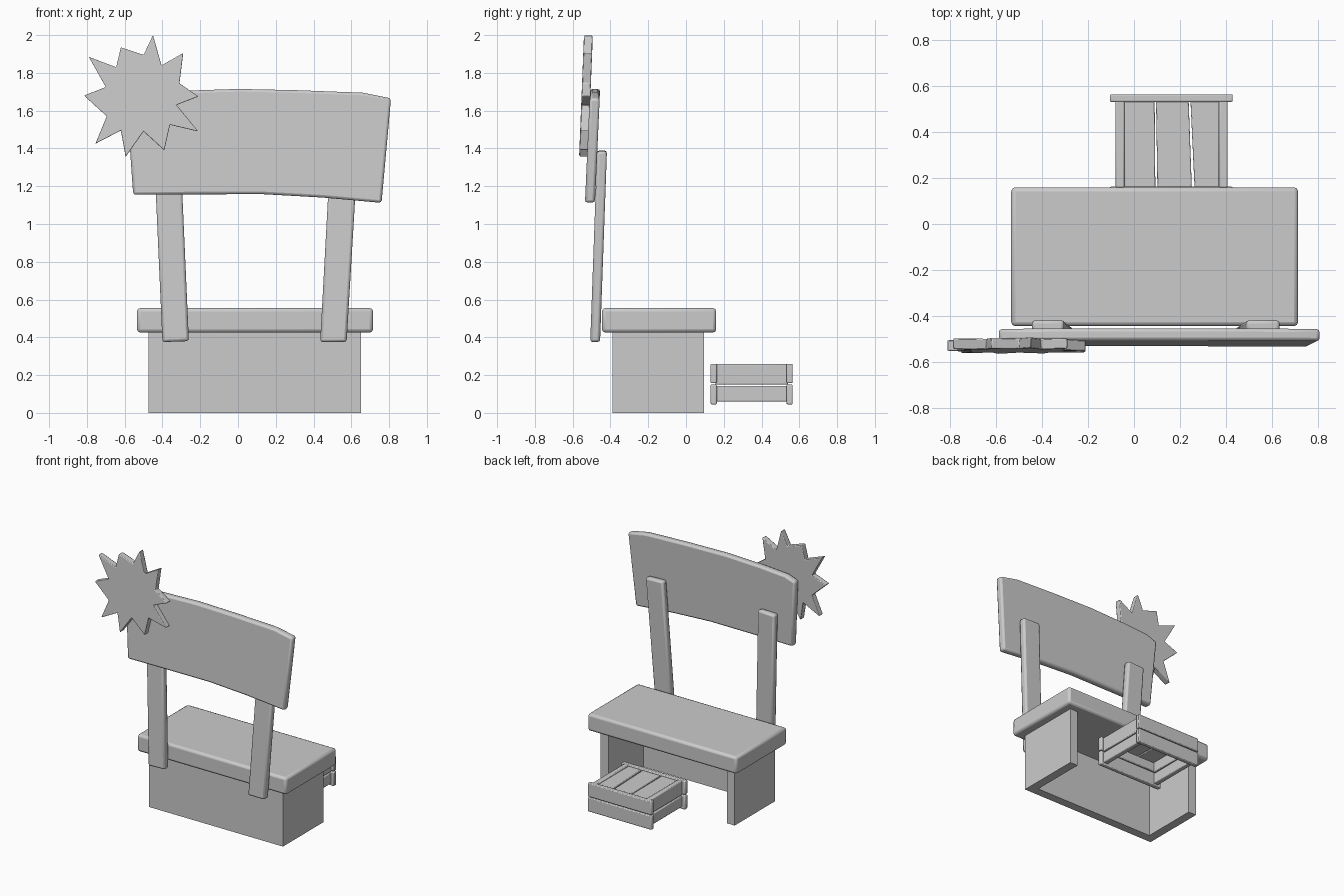
import bpy, bmesh, math
from mathutils import Vector

if "Cube" in bpy.data.objects:
    bpy.data.objects.remove(bpy.data.objects["Cube"])


def finish(name, bm, bevel, segments=2):
    bmesh.ops.recalc_face_normals(bm, faces=bm.faces)
    me = bpy.data.meshes.new(name)
    bm.to_mesh(me)
    bm.free()
    ob = bpy.data.objects.new(name, me)
    bpy.context.collection.objects.link(ob)
    if bevel:
        mod = ob.modifiers.new("soft_edges", 'BEVEL')
        mod.width = bevel
        mod.segments = segments
        mod.limit_method = 'ANGLE'
        mod.angle_limit = math.radians(40)
    return ob


def extrude(name, pts, offset, bevel):
    """Flat outline of 3D points pushed along an offset."""
    bm = bmesh.new()
    face = bm.faces.new([bm.verts.new(p) for p in pts])
    new = bmesh.ops.extrude_face_region(bm, geom=[face])['geom']
    verts = [g for g in new if isinstance(g, bmesh.types.BMVert)]
    bmesh.ops.translate(bm, verts=verts, vec=Vector(offset))
    return finish(name, bm, bevel)


def upright(name, outline, y0, z0, lean, thick, bevel):
    """Front-view outline, leaning back with height."""
    pts = [(x, y0 + lean * (z - z0), z) for x, z in outline]
    return extrude(name, pts, (0, thick, 0), bevel)


def plank(name, outline, z0, z1, bevel=0.006):
    """Top-view outline raised from z0 to z1."""
    return extrude(name, [(x, y, z0) for x, y in outline], (0, 0, z1 - z0), bevel)


def rect(x0, x1, y0, y1):
    return [(x0, y0), (x1, y0), (x1, y1), (x0, y1)]


# Counter body: U-shaped plan, open at the back and below
xl, xr, yf, yb, t = -0.475, 0.65, -0.39, 0.095, 0.065
plank("counter_body", [(xl, yf), (xr, yf), (xr, yb), (xr - t, yb), (xr - t, yf + t),
                       (xl + t, yf + t), (xl + t, yb), (xl, yb)], 0, 0.43, 0)

# Counter top
plank("counter_top", rect(-0.535, 0.715, -0.445, 0.16), 0.425, 0.555, 0.018)

# Sign posts
upright("post_left", [(-0.40, 0.375), (-0.26, 0.38), (-0.305, 1.39), (-0.445, 1.385)],
        -0.507, 0.375, 0.036, 0.052, 0.014)
upright("post_right", [(0.435, 0.375), (0.575, 0.375), (0.635, 1.385), (0.49, 1.39)],
        -0.507, 0.375, 0.036, 0.052, 0.014)

# Sign board with warped edges
upright("sign_board", [(-0.555, 1.155), (-0.25, 1.157), (0.13, 1.158), (0.45, 1.14),
                       (0.76, 1.112), (0.81, 1.665), (0.66, 1.695), (0.32, 1.708),
                       (0.0, 1.715), (-0.3, 1.705), (-0.51, 1.69), (-0.59, 1.66)],
        -0.535, 1.11, 0.045, 0.053, 0.014)

# Star burst
star = [(-.45, 2.0), (-.405, 1.84), (-.29, 1.905), (-.31, 1.745), (-.21, 1.675),
        (-.325, 1.63), (-.21, 1.49), (-.36, 1.525), (-.39, 1.39), (-.50, 1.49),
        (-.595, 1.355), (-.62, 1.495), (-.755, 1.425), (-.695, 1.57), (-.815, 1.68),
        (-.70, 1.725), (-.79, 1.885), (-.645, 1.83), (-.62, 1.935), (-.50, 1.895)]
upright("star_burst", star, -0.566, 1.355, 0.04, 0.047, 0.005)

# Step crate: two rows of boards on every side
for row, (z0, z1) in enumerate([(0.045, 0.15), (0.157, 0.26)]):
    for side, y in (("front", 0.13), ("back", 0.532)):
        plank(f"crate_{side}_board_{row}", rect(-0.105, 0.43, y, y + 0.033), z0, z1)
for row, (z0, z1) in enumerate([(0.06, 0.142), (0.15, 0.258)]):
    for side, x in (("left", -0.08), ("right", 0.37)):
        plank(f"crate_{side}_board_{row}", rect(x, x + 0.038, 0.155, 0.54), z0, z1)

# Crate lid slats with slanting gaps
slats = [(-0.042, 0.093, 0.09), (0.102, 0.252, 0.238), (0.264, 0.37, 0.37)]
for i, (x0, x1, x1b) in enumerate(slats):
    x0b = (x0, x0 - 0.006, x0 - 0.018)[i]
    plank(f"crate_slat_{i}", [(x0, 0.155), (x1, 0.155), (x1b, 0.54), (x0b, 0.54)],
          0.222, 0.25, 0.004)

# Shading
for ob in bpy.context.collection.objects:
    ob.select_set(True)
    bpy.context.view_layer.objects.active = ob
bpy.ops.object.shade_smooth_by_angle(angle=math.radians(30))
